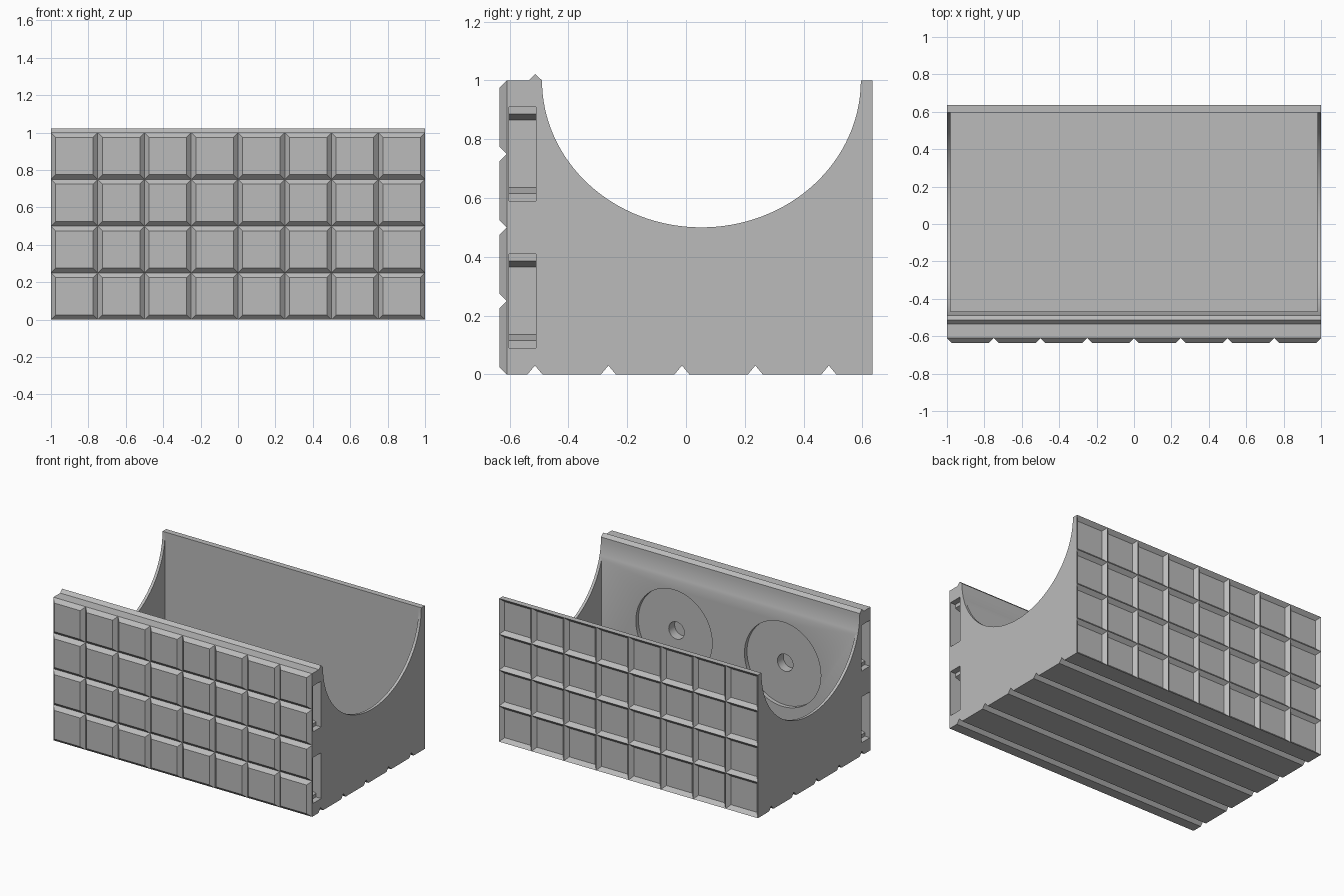
import bpy, bmesh, math
from mathutils import Vector, Matrix

cube = bpy.data.objects.get("Cube")
if cube:
    bpy.data.objects.remove(cube, do_unlink=True)

# One plain grey material
grey = bpy.data.materials.new("plain grey")
grey.use_nodes = True
COLOR = (0.5, 0.5, 0.5, 1)
grey.diffuse_color = COLOR
grey.node_tree.nodes["Principled BSDF"].inputs["Base Color"].default_value = COLOR


def make_object(name, bm):
    bmesh.ops.recalc_face_normals(bm, faces=bm.faces)
    mesh = bpy.data.meshes.new(name)
    bm.to_mesh(mesh)
    bm.free()
    mesh.materials.append(grey)
    obj = bpy.data.objects.new(name, mesh)
    bpy.context.collection.objects.link(obj)
    return obj


def prism(name, points, place, start, end):
    """Extrude a 2D outline; place(u, v, depth) gives the 3D position."""
    bm = bmesh.new()
    face = bm.faces.new([bm.verts.new(place(u, v, start)) for u, v in points])
    new = bmesh.ops.extrude_face_region(bm, geom=[face])["geom"]
    shift = Vector(place(0, 0, end)) - Vector(place(0, 0, start))
    bmesh.ops.translate(bm, vec=shift, verts=[g for g in new if isinstance(g, bmesh.types.BMVert)])
    return make_object(name, bm)


def disc(name, x, y0, y1, z, radius):
    bm = bmesh.new()
    turn = Matrix.Translation((x, (y0 + y1) / 2, z)) @ Matrix.Rotation(math.pi / 2, 4, "X")
    bmesh.ops.create_cone(bm, cap_ends=True, segments=64, radius1=radius, radius2=radius,
                          depth=y1 - y0, matrix=turn)
    return make_object(name, bm)


def cut(target, cutter):
    mod = target.modifiers.new("cut", "BOOLEAN")
    mod.operation = "DIFFERENCE"
    mod.solver = "EXACT"
    mod.object = cutter
    bpy.context.view_layer.objects.active = target
    bpy.ops.object.modifier_apply(modifier=mod.name)
    bpy.data.objects.remove(cutter, do_unlink=True)


def tile_panel(name, base_y, rim_y, face_y, cols=8, rows=4, size=0.25, bevel=0.025):
    """Grid of bevelled tiles, raised or sunk by face_y, closed around the border."""
    bm = bmesh.new()
    for col in range(cols):
        for row in range(rows):
            x, z = -1 + col * size, row * size
            corners = [(0, 0), (1, 0), (1, 1), (0, 1)]
            rim = [bm.verts.new((x + a * size, rim_y, z + b * size)) for a, b in corners]
            top = [bm.verts.new((x + bevel + a * (size - 2 * bevel), face_y,
                                 z + bevel + b * (size - 2 * bevel))) for a, b in corners]
            bm.faces.new(top)
            for i in range(4):
                j = (i + 1) % 4
                bm.faces.new((rim[i], rim[j], top[j], top[i]))
    bmesh.ops.remove_doubles(bm, verts=bm.verts, dist=0.0001)
    border = [e for e in bm.edges if e.is_boundary]
    new = bmesh.ops.extrude_edge_only(bm, edges=border)["geom"]
    for v in new:
        if isinstance(v, bmesh.types.BMVert):
            v.co.y = base_y
    bmesh.ops.holes_fill(bm, edges=[e for e in bm.edges if e.is_boundary], sides=0)
    return make_object(name, bm)


# Body cross-section: grooved underside, elliptical cradle, locating ridge on top
FRONT, BACK = -0.61, 0.608
outline = [(FRONT, 0)]
for i in range(5):
    y = -0.514 + 0.25 * i
    outline += [(y - 0.025, 0), (y, 0.03), (y + 0.025, 0)]
outline += [(BACK, 0), (BACK, 1)]
for i in range(65):
    a = math.pi * i / 64
    outline.append((0.0525 + 0.5425 * math.cos(a), 1 - 0.5 * math.sin(a)))
outline += [(-0.513, 1.022), (-0.535, 1), (FRONT, 1)]
body = prism("planter_body", outline, lambda u, v, d: (d, u, v), -1, 1)

# Hollow inside with thin end walls
hollow = [(-0.467, 0.05), (0.595, 0.05), (0.595, 1.2), (-0.467, 1.2)]
cut(body, prism("hollow_cutter", hollow, lambda u, v, d: (d, u, v), -0.98, 0.98))

# Round recesses with a centre hole on the inner front wall
for x in (-0.42, 0.42):
    cut(body, disc("recess_cutter", x, -0.495, -0.44, 0.5, 0.295))
    cut(body, disc("hole_cutter", x, -0.56, -0.44, 0.5, 0.06))

# Stepped connector slots in both ends
for side in (-1, 1):
    for z in (0.25, 0.75):
        half = [(1.05, 0.16), (0.96, 0.16), (0.96, 0.135), (0.9, 0.115)]
        slot = [(x, z + h) for x, h in half] + [(x, z - h) for x, h in reversed(half)]
        cut(body, prism("slot_cutter", slot, lambda u, v, d: (side * u, d, v), -0.603, -0.51))

# Raised tiles in front, matching sunken tiles behind
front = tile_panel("front_tiles", -0.605, FRONT, -0.635)
back = tile_panel("back_tiles", BACK - 0.002, 0.635, 0.61)

# Smooth curves, crisp edges
bpy.ops.object.select_all(action="DESELECT")
body.select_set(True)
bpy.context.view_layer.objects.active = body
bpy.ops.object.shade_smooth_by_angle(angle=math.radians(25))
